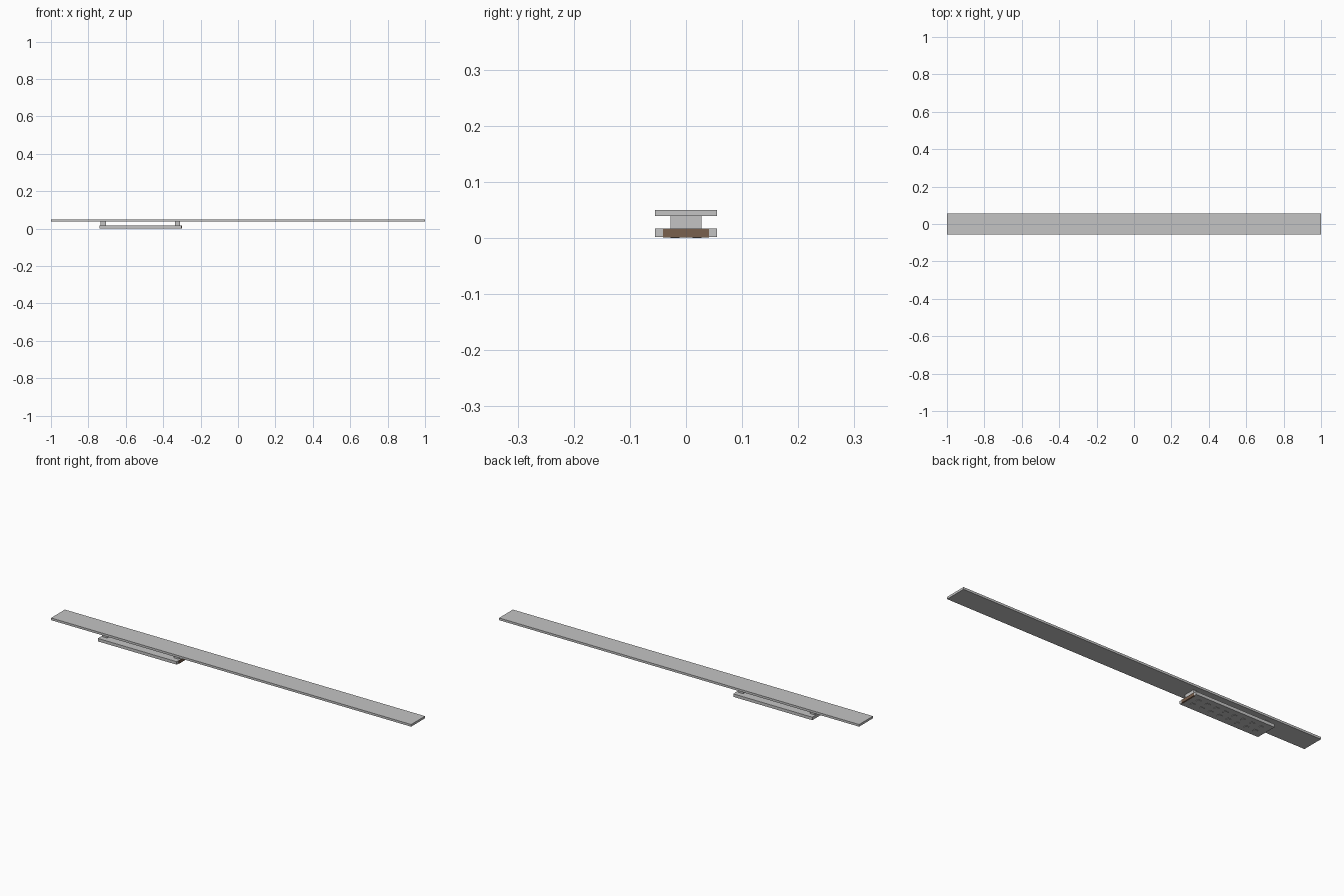
import bpy

if "Cube" in bpy.data.objects:
    bpy.data.objects.remove(bpy.data.objects["Cube"])


def material(name, rgb):
    m = bpy.data.materials.new(name)
    m.diffuse_color = (*rgb, 1)
    m.use_nodes = True
    m.node_tree.nodes["Principled BSDF"].inputs["Base Color"].default_value = m.diffuse_color
    return m


GREY = material("light_grey", (0.55, 0.55, 0.55))
BROWN = material("brown", (0.19, 0.115, 0.075))


def box(name, x, y, z, mat):
    """Axis-aligned box from (min, max) ranges."""
    mid = [(a + b) / 2 for a, b in (x, y, z)]
    bpy.ops.mesh.primitive_cube_add(size=1, location=mid)
    ob = bpy.context.object
    ob.name = name
    ob.scale = [b - a for a, b in (x, y, z)]
    bpy.ops.object.transform_apply(location=False, rotation=False, scale=True)
    ob.data.materials.append(mat)
    return ob


# long top plank
box("plank", (-1, 1), (-0.055, 0.055), (0.039, 0.05), GREY)

# hanging plate below the plank
box("lower_plate", (-0.74, -0.302), (-0.055, 0.055), (0.002, 0.017), GREY)

# spacers between plank and plate
for name, x0 in (("left_spacer", -0.735), ("right_spacer", -0.337)):
    box(name, (x0, x0 + 0.028), (-0.028, 0.028), (0.016, 0.04), GREY)

# brown end face of the plate
box("end_panel", (-0.308, -0.3), (-0.041, 0.041), (0.001, 0.0165), BROWN)

# two rows of small square studs underneath
for row, y in enumerate((-0.02, 0.02)):
    for i in range(8):
        x = -0.695 + i * 0.05
        box(f"stud_{row}_{i}", (x - 0.009, x + 0.009),
            (y - 0.008, y + 0.008), (0, 0.004), GREY)
